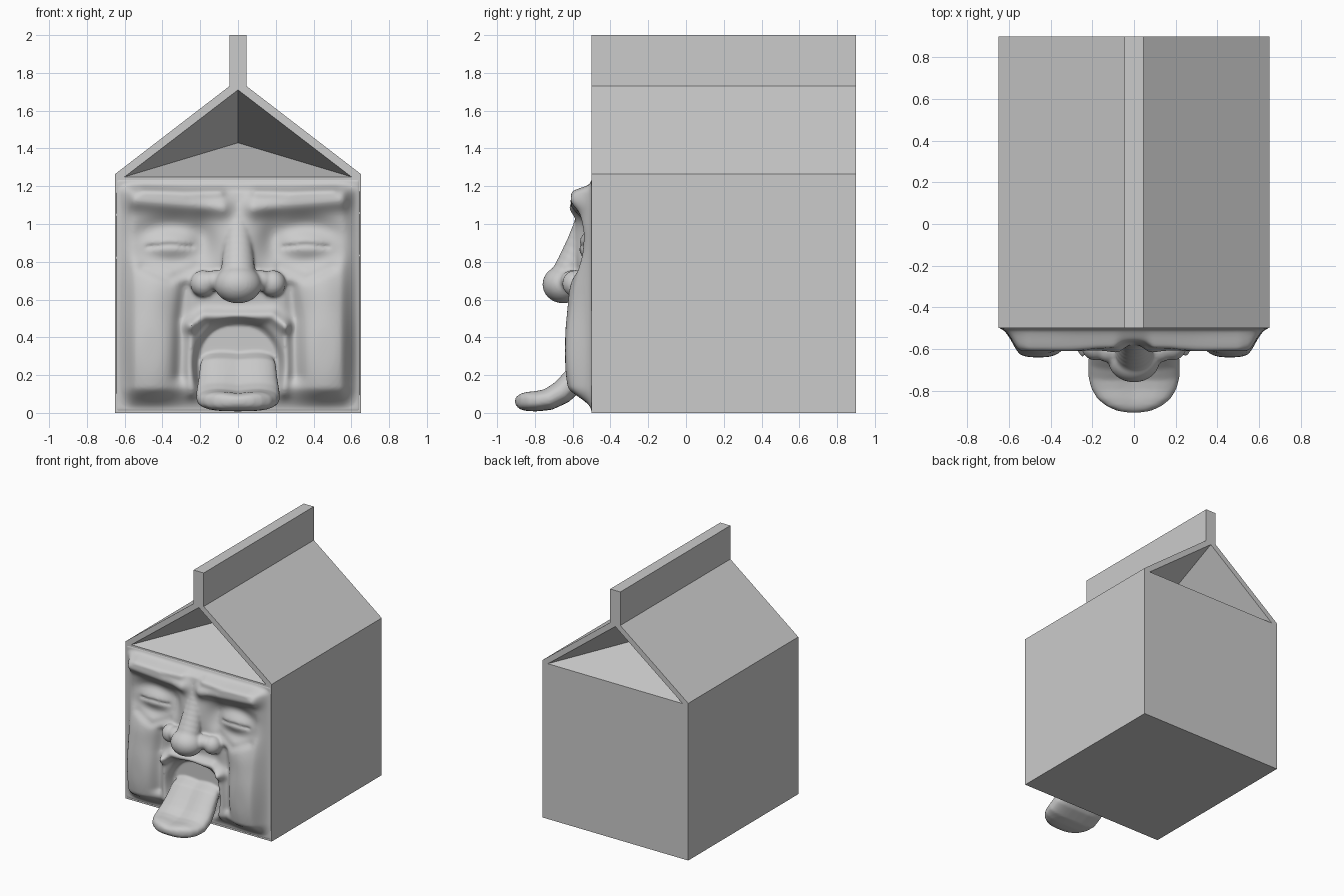
import bpy, bmesh, math
from mathutils import Vector, Matrix

if "Cube" in bpy.data.objects:
    bpy.data.objects.remove(bpy.data.objects["Cube"])


def make_object(name, bm):
    bmesh.ops.recalc_face_normals(bm, faces=bm.faces[:])
    me = bpy.data.meshes.new(name)
    bm.to_mesh(me)
    bm.free()
    ob = bpy.data.objects.new(name, me)
    bpy.context.collection.objects.link(ob)
    return ob


# Carton: gabled profile with folded-in triangular ends
outline = [(-.65, 0), (.65, 0), (.65, 1.265), (.045, 1.73), (.045, 2),
           (-.045, 2), (-.045, 1.73), (-.65, 1.265)]
fold = [(-.6, 1.25), (.6, 1.25), (0, 1.71)]
bm = bmesh.new()
rings = []
for y, inner_y in ((-.5, .1), (.9, .3)):
    o = [bm.verts.new((x, y, z)) for x, z in outline]
    f = [bm.verts.new((x, y, z)) for x, z in fold]
    tip = bm.verts.new((0, inner_y, 1.43))
    bm.faces.new((o[0], o[1], o[2], f[1], f[0], o[7]))
    bm.faces.new((o[2], o[3], f[2], f[1]))
    bm.faces.new((o[3], o[4], o[5], o[6], f[2]))
    bm.faces.new((o[6], o[7], f[0], f[2]))
    for i in range(3):
        bm.faces.new((f[i], f[(i + 1) % 3], tip))
    rings.append(o)
for i in range(8):
    j = (i + 1) % 8
    bm.faces.new((rings[0][i], rings[0][j], rings[1][j], rings[1][i]))
make_object("carton", bm)


# Relief helpers
def step(t):
    t = max(0, min(1, t))
    return t * t * (3 - 2 * t)


def bump(x, z, cx, cz, rx, rz, k=1.0):
    return math.exp(-(((x - cx) / rx) ** 2 + ((z - cz) / rz) ** 2) ** k)


def ridge(x, z, pts, r):
    p, best = Vector((x, z)), 9
    for a, b in zip(pts, pts[1:]):
        a, b = Vector(a), Vector(b)
        t = max(0, min(1, (p - a).dot(b - a) / (b - a).length_squared))
        best = min(best, (p - a.lerp(b, t)).length)
    return math.exp(-(best / r) ** 2)


def relief(x, z):
    x = abs(x)
    h = .055
    h += .085 * bump(x, z, .46, .33, .16, .34, 1.5)                     # jowl
    h += .03 * bump(x, z, .38, .68, .2, .12)                            # cheek
    h += .055 * ridge(x, z, [(.09, 1.09), (.3, 1.11), (.55, 1.13)], .055)  # brow
    h += .03 * ridge(x, z, [(.1, 1.17), (.28, 1.165), (.5, 1.185)], .03)
    h -= .05 * bump(x, z, .36, .9, .2, .13, 2)                          # eye socket
    h -= .03 * bump(x, z, .18, .93, .06, .12)
    h += .06 * bump(x, z, .36, .89, .15, .075, 1.3)                     # closed eye
    h -= .016 * ridge(x, z, [(.24, .88), (.36, .89), (.48, .88)], .01)
    h -= .012 * ridge(x, z, [(.22, .77), (.36, .71), (.5, .77)], .025)  # eye bag
    h += .05 * bump(x, z, 0, .87, .12, .2)                              # nose bridge
    h -= .03 * ridge(x, z, [(.28, .66), (.3, .5), (.31, .2)], .035)     # cheek crease
    h += .05 * ridge(x, z, [(0, .51), (.18, .515), (.25, .46)], .035)   # upper lip
    h += .03 * ridge(x, z, [(.25, .46), (.245, .1)], .03)
    h -= .11 * bump(x, z, 0, .25, .225, .235, 5)                        # mouth
    fade = step((.65 - x) / .11) * step((1.225 - z) / .06) * step((z - .01) / .13)
    return max(.003, h * fade)


# Face: relief slab, nose balls and tongue, fused by a remesh
bm = bmesh.new()
NX, NZ = 130, 124
grid = [[None] * (NZ + 1) for _ in range(NX + 1)]
for i in range(NX + 1):
    for k in range(NZ + 1):
        x, z = -.647 + 1.294 * i / NX, .004 + 1.24 * k / NZ
        grid[i][k] = bm.verts.new((x, -.5 - relief(x, z), z))
for i in range(NX):
    for k in range(NZ):
        bm.faces.new((grid[i][k], grid[i + 1][k], grid[i + 1][k + 1], grid[i][k + 1]))
back = bmesh.ops.extrude_face_region(bm, geom=bm.faces[:], use_keep_orig=True)
for v in back["geom"]:
    if isinstance(v, bmesh.types.BMVert):
        v.co.y = -.47


def ball(c, r):
    m = Matrix.Translation(c) @ Matrix.Diagonal((*r, 1))
    bmesh.ops.create_uvsphere(bm, u_segments=32, v_segments=20, radius=1, matrix=m)


# Nose
ball((0, -.65, .68), (.125, .11, .1))
for i in range(9):
    t = i / 8
    r = .06 + .035 * t
    ball((0, -.535 - .1 * t ** 1.3, 1.03 - .31 * t), (r, r * .85, r))
for s in (-1, 1):
    ball((s * .185, -.585, .685), (.068, .07, .07))
    ball((s * .12, -.6, .7), (.07, .065, .055))

# Tongue: y, z, half width, half thickness
path = [(-.48, .30, .18, .035), (-.54, .255, .2, .055), (-.60, .17, .21, .068),
        (-.66, .11, .22, .066), (-.73, .073, .22, .06), (-.79, .064, .205, .056),
        (-.84, .063, .175, .054), (-.875, .064, .13, .046), (-.897, .064, .08, .03),
        (-.905, .064, .03, .012)]
N = 32
loops = []
for i, (y, z, w, t) in enumerate(path):
    a, b = path[max(i - 1, 0)], path[min(i + 1, len(path) - 1)]
    d = Vector((0, b[0] - a[0], b[1] - a[1])).normalized()
    up = Vector((0, d.z, -d.y))
    loop = []
    for j in range(N):
        c, s = math.cos(math.tau * j / N), math.sin(math.tau * j / N)
        px = w * math.copysign(abs(c) ** .65, c)
        pt = t * math.copysign(abs(s) ** .75, s)
        if s > 0:
            pt -= .25 * t * math.exp(-(px / .07) ** 2)
        loop.append(bm.verts.new(Vector((px, y, z)) + up * pt))
    loops.append(loop)
for a, b in zip(loops, loops[1:]):
    for j in range(N):
        bm.faces.new((a[j], a[(j + 1) % N], b[(j + 1) % N], b[j]))
bm.faces.new(loops[0])
bm.faces.new(loops[-1])

face = make_object("face", bm)
rm = face.modifiers.new("fuse", "REMESH")
rm.mode = "VOXEL"
rm.voxel_size = .0095
rm.use_smooth_shade = True
sm = face.modifiers.new("soften", "SMOOTH")
sm.factor = .5
sm.iterations = 5
